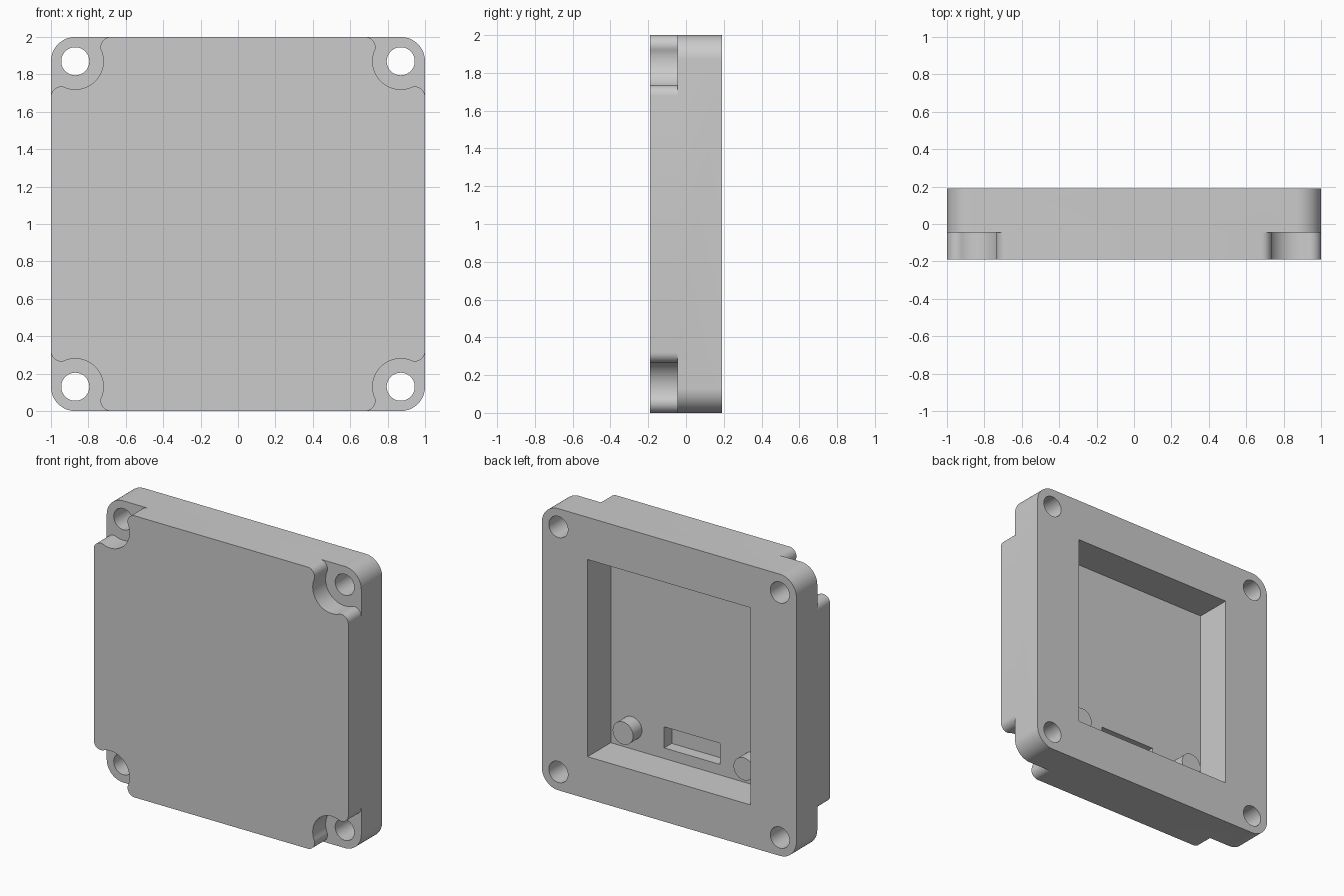
import bpy, bmesh
from math import cos, sin, pi, atan2

cube = bpy.data.objects.get("Cube")
if cube:
    bpy.data.objects.remove(cube, do_unlink=True)

grey = bpy.data.materials.new("grey plastic")
grey.use_nodes = True
COLOUR = (0.6, 0.6, 0.6, 1)
grey.diffuse_color = COLOUR
grey.node_tree.nodes["Principled BSDF"].inputs["Base Color"].default_value = COLOUR

FRONT, BACK = -0.19, 0.19
FLOOR = -0.07          # cavity floor
LEDGE = -0.045         # corner recess floor
HOLE = 0.87            # screw hole offset from the centre
CORNERS = [(sx, sz) for sx in (1, -1) for sz in (1, -1)]


def arc(cx, cz, r, a0, a1, n):
    return [(cx + r * cos(a0 + (a1 - a0) * i / n),
             cz + r * sin(a0 + (a1 - a0) * i / n)) for i in range(n + 1)]


def circle(cx, cz, r, n=48):
    return arc(cx, cz, r, 0, 2 * pi, n)[:-1]


def rect(x0, x1, z0, z1):
    return [(x0, z0), (x1, z0), (x1, z1), (x0, z1)]


def prism(name, outline, y0, y1):
    """Extrude an outline, given about the plate centre, along y."""
    bm = bmesh.new()
    ends = [[bm.verts.new((x, y, z + 1)) for x, z in outline] for y in (y0, y1)]
    for ring in ends:
        bm.faces.new(ring)
    for i in range(len(outline)):
        bm.faces.new((ends[0][i - 1], ends[0][i], ends[1][i], ends[1][i - 1]))
    bmesh.ops.recalc_face_normals(bm, faces=bm.faces)
    mesh = bpy.data.meshes.new(name)
    bm.to_mesh(mesh)
    bm.free()
    mesh.materials.append(grey)
    obj = bpy.data.objects.new(name, mesh)
    bpy.context.collection.objects.link(obj)
    return obj


def activate(obj):
    bpy.ops.object.select_all(action="DESELECT")
    obj.select_set(True)
    bpy.context.view_layer.objects.active = obj


# Rounded square housing
outline = []
for k in range(4):
    a = k * pi / 2
    cx, cz = HOLE * (1 if k in (0, 3) else -1), HOLE * (1 if k < 2 else -1)
    outline += arc(cx, cz, 1 - HOLE, a, a + pi / 2, 16)
housing = prism("housing", outline, FRONT, BACK)

# Corner recess outline: rounded lip, arc round the screw, rounded lip
lip, lip_r, recess_r = 0.68, 0.055, 0.15
lip_z = 1 - lip_r
turn = atan2(HOLE - lip_z, HOLE - lip)
upper = arc(lip, lip_z, lip_r, pi / 2, turn, 10)
lower = [(z, x) for x, z in reversed(upper)]
around = arc(HOLE, HOLE, recess_r, pi + turn, 1.5 * pi - turn, 28)[1:-1]
recess = [(lip, 1.1)] + upper + around + lower + [(1.1, lip), (1.1, 1.1)]

# Cutters: recesses, screw holes, rear cavity, slot in the cavity floor
cutters = []
for sx, sz in CORNERS:
    cutters.append(prism("recess_cutter", [(x * sx, z * sz) for x, z in recess],
                         FRONT - 0.1, LEDGE))
    cutters.append(prism("hole_cutter", circle(HOLE * sx, HOLE * sz, 0.075),
                         FRONT - 0.2, BACK + 0.1))
cutters.append(prism("cavity_cutter", rect(-0.64, 0.64, -0.7, 0.7), FLOOR, BACK + 0.1))
cutters.append(prism("slot_cutter", rect(-0.22, 0.22, -0.625, -0.475), -0.155, 0))

activate(housing)
for cutter in cutters:
    cutter.hide_render = True
    mod = housing.modifiers.new("cut", "BOOLEAN")
    mod.operation = "DIFFERENCE"
    mod.solver = "EXACT"
    mod.object = cutter
    bpy.ops.object.modifier_apply(modifier=mod.name)
for cutter in cutters:
    bpy.data.objects.remove(cutter, do_unlink=True)

# Locating pegs on the cavity floor
pegs = [prism(name, circle(x, -0.55, 0.08), FLOOR, 0.03)
        for name, x in (("left_peg", 0.475), ("right_peg", -0.475))]

for obj in [housing] + pegs:
    activate(obj)
    bpy.ops.object.shade_smooth_by_angle(angle=0.6)
